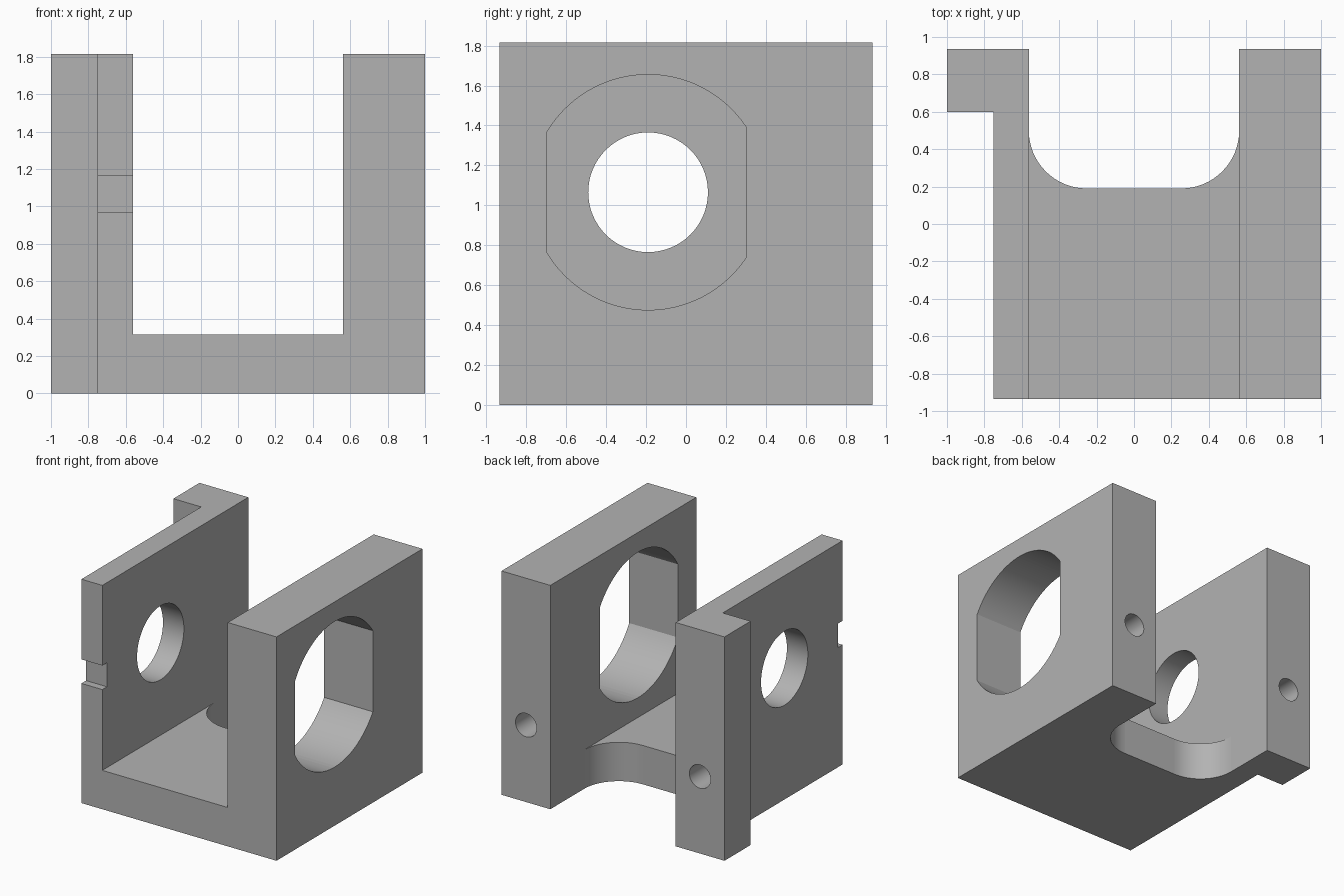
import bpy, bmesh
from math import acos, cos, sin, pi

if "Cube" in bpy.data.objects:
    bpy.data.objects.remove(bpy.data.objects["Cube"], do_unlink=True)

grey = bpy.data.materials.new("plain_grey")
grey.use_nodes = True
grey.diffuse_color = (0.45, 0.45, 0.45, 1)
grey.node_tree.nodes["Principled BSDF"].inputs["Base Color"].default_value = (0.45, 0.45, 0.45, 1)

HALF_Y, HEIGHT, FLOOR = 0.935, 1.815, 0.315
INNER = 0.5625          # half width of the gap between the walls
BORE_Y, BORE_Z = -0.19, 1.065


def arc(cx, cy, r, start, end, steps):
    return [(cx + r * cos(start + (end - start) * i / steps),
             cy + r * sin(start + (end - start) * i / steps)) for i in range(steps + 1)]


def circle(cx, cy, r, steps=64):
    return arc(cx, cy, r, 0, 2 * pi, steps)[:-1]


def rect(u0, v0, u1, v1):
    return [(u0, v0), (u1, v0), (u1, v1), (u0, v1)]


def prism(name, outline, axis, lo, hi):
    """Extrude an outline along the given axis from lo to hi."""
    place = {"x": lambda u, v, d: (d, u, v),
             "y": lambda u, v, d: (u, d, v),
             "z": lambda u, v, d: (u, v, d)}[axis]
    bm = bmesh.new()
    ends = [[bm.verts.new(place(u, v, d)) for u, v in outline] for d in (lo, hi)]
    for ring in ends:
        bm.faces.new(ring)
    n = len(outline)
    for i in range(n):
        j = (i + 1) % n
        bm.faces.new((ends[0][i], ends[0][j], ends[1][j], ends[1][i]))
    bmesh.ops.recalc_face_normals(bm, faces=bm.faces[:])
    mesh = bpy.data.meshes.new(name)
    bm.to_mesh(mesh)
    bm.free()
    mesh.materials.append(grey)
    obj = bpy.data.objects.new(name, mesh)
    bpy.context.collection.objects.link(obj)
    return obj


# Plan outline: stepped flange on the right, rounded pocket at the back
R, POCKET_Y = 0.31, 0.19
plan = [(-0.75, -HALF_Y), (1, -HALF_Y), (1, HALF_Y), (INNER, HALF_Y)]
plan += arc(INNER - R, POCKET_Y + R, R, 0, -pi / 2, 16)
plan += arc(R - INNER, POCKET_Y + R, R, -pi / 2, -pi, 16)
plan += [(-INNER, HALF_Y), (-1, HALF_Y), (-1, 0.6), (-0.75, 0.6)]
bracket = prism("bracket", plan, "z", 0, HEIGHT)

# Flat-sided opening in the left wall
BIG = 0.59
front, back = acos(-0.51 / BIG), acos(0.49 / BIG)
opening = arc(BORE_Y, BORE_Z, BIG, back, front, 32) + arc(BORE_Y, BORE_Z, BIG, -front, -back, 32)

cutters = [
    prism("channel_cutter", rect(-INNER, -1.2, INNER, POCKET_Y + R), "z", FLOOR, 2.2),
    prism("opening_cutter", opening, "x", 0.3, 1.2),
    prism("bore_cutter", circle(BORE_Y, BORE_Z, 0.3), "x", -1.2, -0.3),
    prism("notch_cutter", rect(-1.1, 0.97, -0.3, 1.165), "y", -1.2, -HALF_Y + 0.06),
]
# Blind screw holes in the back faces
for side in (-1, 1):
    cutters.append(prism("screw_hole_cutter", circle(side * 0.78, 0.624, 0.095, 32),
                         "y", HALF_Y - 0.28, 1.2))

bpy.ops.object.select_all(action="DESELECT")
bpy.context.view_layer.objects.active = bracket
bracket.select_set(True)
for cutter in cutters:
    cutter.hide_render = True
    mod = bracket.modifiers.new(cutter.name, "BOOLEAN")
    mod.operation, mod.solver, mod.object = "DIFFERENCE", "EXACT", cutter
    bpy.ops.object.modifier_apply(modifier=mod.name)
    bpy.data.objects.remove(cutter, do_unlink=True)

# Smooth the curved faces only
bpy.ops.object.shade_smooth_by_angle(angle=pi / 6)
for face in bracket.data.polygons:
    face.use_smooth = max(abs(c) for c in face.normal) < 0.9999
